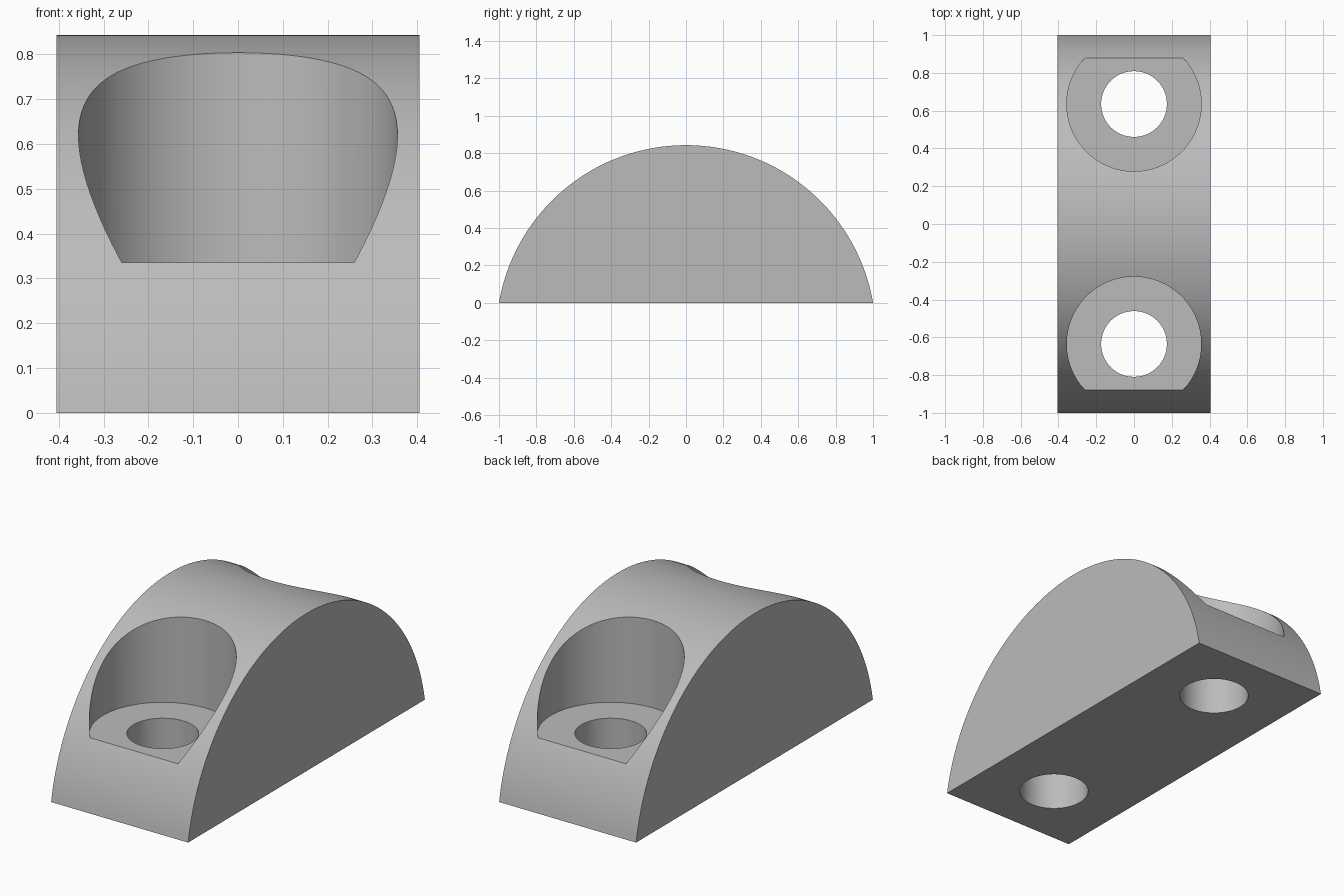
import bpy
import bmesh
import math

HALF_WIDTH = 0.405
HEIGHT = 0.843
RADIUS = (1 + HEIGHT ** 2) / (2 * HEIGHT)   # arc through both ends and the crown
ARC_STEPS = 96
HOLE_Y = 0.635

cube = bpy.data.objects.get("Cube")
if cube:
    bpy.data.objects.remove(cube, do_unlink=True)

grey = bpy.data.materials.new("plain grey")
grey.use_nodes = True
colour = (0.5, 0.5, 0.5, 1)
grey.diffuse_color = colour
grey.node_tree.nodes["Principled BSDF"].inputs["Base Color"].default_value = colour


def add_object(name, bm):
    bmesh.ops.recalc_face_normals(bm, faces=bm.faces)
    mesh = bpy.data.meshes.new(name)
    bm.to_mesh(mesh)
    bm.free()
    mesh.materials.append(grey)
    obj = bpy.data.objects.new(name, mesh)
    bpy.context.collection.objects.link(obj)
    return obj


def cutter(name, y, radius, bottom, top):
    bm = bmesh.new()
    bmesh.ops.create_cone(bm, cap_ends=True, segments=96, radius1=radius,
                          radius2=radius, depth=top - bottom)
    bmesh.ops.translate(bm, verts=bm.verts, vec=(0, y, (top + bottom) / 2))
    obj = add_object(name, bm)
    obj.hide_render = True
    return obj


# Arched block: circular segment swept across the width
bm = bmesh.new()
half_angle = math.asin(1 / RADIUS)
outline = []
for i in range(ARC_STEPS + 1):
    a = half_angle * (2 * i / ARC_STEPS - 1)
    outline.append(bm.verts.new((-HALF_WIDTH, RADIUS * math.sin(a),
                                 RADIUS * math.cos(a) + HEIGHT - RADIUS)))
side = bm.faces.new(outline)
swept = bmesh.ops.extrude_face_region(bm, geom=[side])["geom"]
bmesh.ops.translate(bm, vec=(2 * HALF_WIDTH, 0, 0),
                    verts=[v for v in swept if isinstance(v, bmesh.types.BMVert)])
block = add_object("arched_block", bm)

# Counterbored screw holes at both ends
cutters = []
for end, y in (("front", -HOLE_Y), ("back", HOLE_Y)):
    cutters.append(cutter(end + "_counterbore", y, 0.356, 0.336, 1.2))
    cutters.append(cutter(end + "_through_hole", y, 0.174, -0.2, 1.1))

bpy.ops.object.select_all(action="DESELECT")
block.select_set(True)
bpy.context.view_layer.objects.active = block
for c in cutters:
    mod = block.modifiers.new(c.name, "BOOLEAN")
    mod.operation = "DIFFERENCE"
    mod.solver = "EXACT"
    mod.object = c
    bpy.ops.object.modifier_apply(modifier=mod.name)
for c in cutters:
    bpy.data.objects.remove(c, do_unlink=True)

bpy.ops.object.shade_smooth_by_angle(angle=math.radians(30))
